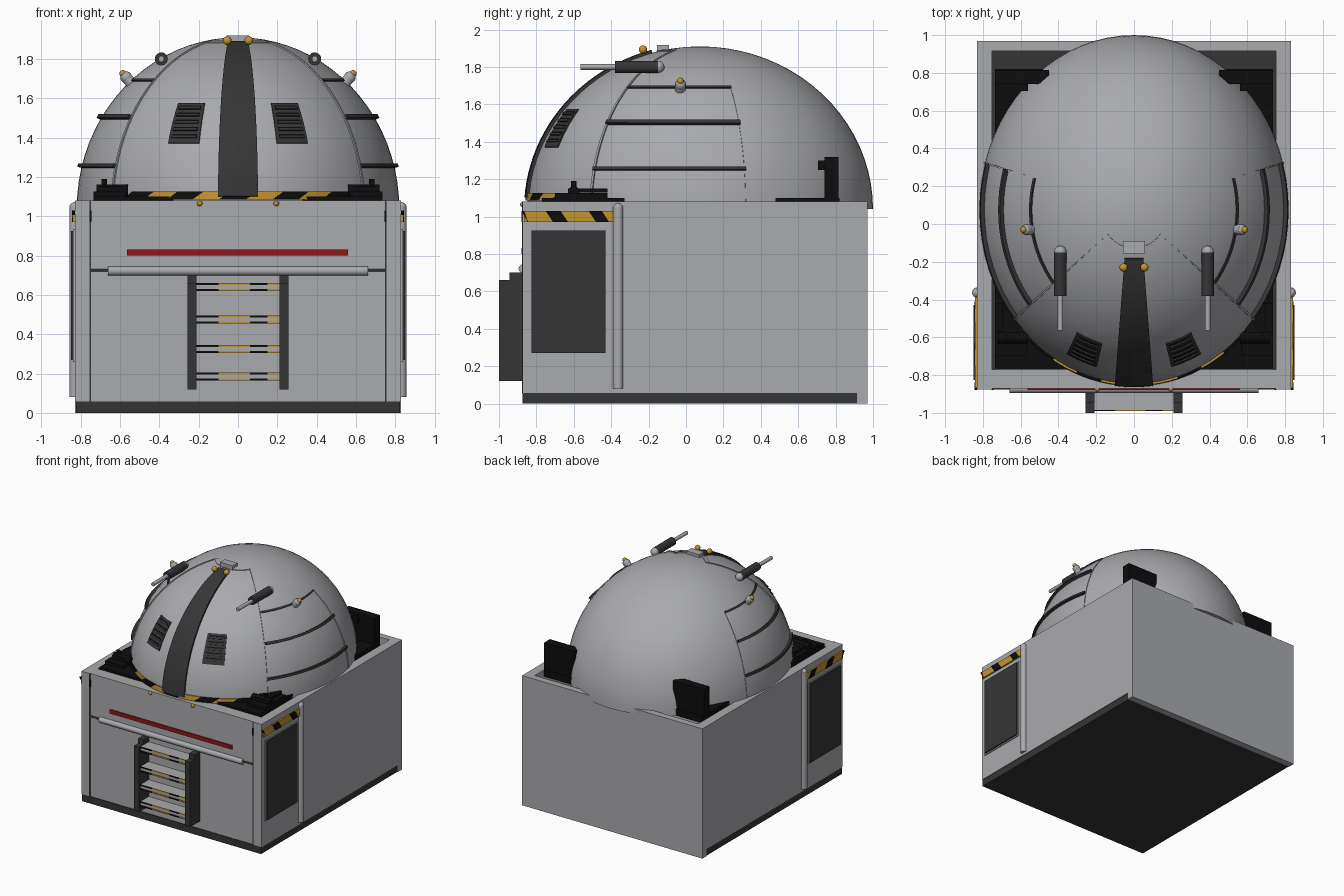
import bpy, bmesh, math
from mathutils import Vector

if "Cube" in bpy.data.objects:
    bpy.data.objects.remove(bpy.data.objects["Cube"])

def mat(name, r, g, b):
    m = bpy.data.materials.new(name)
    m.diffuse_color = (r, g, b, 1)
    m.use_nodes = True
    m.node_tree.nodes["Principled BSDF"].inputs["Base Color"].default_value = m.diffuse_color
    return m

GREY = mat("light grey", 0.40, 0.405, 0.425)
DARK = mat("dark grey", 0.036, 0.036, 0.036)
BLACK = mat("black", 0.004, 0.004, 0.004)
YELLOW = mat("hazard yellow", 0.55, 0.30, 0.03)
RED = mat("red", 0.27, 0.010, 0.012)

def finish(name, bm, material, smooth=False):
    me = bpy.data.meshes.new(name)
    bm.to_mesh(me)
    bm.free()
    me.materials.append(material)
    ob = bpy.data.objects.new(name, me)
    bpy.context.collection.objects.link(ob)
    if smooth:
        bpy.ops.object.select_all(action='DESELECT')
        ob.select_set(True)
        bpy.context.view_layer.objects.active = ob
        bpy.ops.object.shade_smooth_by_angle(angle=math.radians(40))
    return ob

def box(name, x, y, z, material):
    bm = bmesh.new()
    bmesh.ops.create_cube(bm, size=1)
    for v in bm.verts:
        v.co = [(a[0] + a[1]) / 2 + c * (a[1] - a[0]) for a, c in zip((x, y, z), v.co)]
    if (x[1] - x[0]) * (y[1] - y[0]) * (z[1] - z[0]) < 0:
        bmesh.ops.reverse_faces(bm, faces=bm.faces)
    return finish(name, bm, material)

def rod(name, a, b, r, material, segs=20):
    a, b = Vector(a), Vector(b)
    bm = bmesh.new()
    bmesh.ops.create_cone(bm, cap_ends=True, segments=segs, radius1=r, radius2=r, depth=(b - a).length)
    bm.transform((b - a).to_track_quat('Z', 'Y').to_matrix().to_4x4())
    bmesh.ops.translate(bm, vec=(a + b) / 2, verts=bm.verts)
    return finish(name, bm, material, True)

def ball(name, c, r, material):
    bm = bmesh.new()
    bmesh.ops.create_uvsphere(bm, u_segments=16, v_segments=10, radius=r)
    bmesh.ops.translate(bm, vec=c, verts=bm.verts)
    return finish(name, bm, material, True)

def prism(name, pts, x0, x1, material):
    """Outline in (y, z) extruded along x."""
    bm = bmesh.new()
    f = bm.faces.new([bm.verts.new((x0, y, z)) for y, z in pts])
    r = bmesh.ops.extrude_face_region(bm, geom=[f])
    bmesh.ops.translate(bm, vec=(x1 - x0, 0, 0), verts=[v for v in r["geom"] if isinstance(v, bmesh.types.BMVert)])
    bmesh.ops.recalc_face_normals(bm, faces=bm.faces)
    return finish(name, bm, material)

# Dome ellipsoid
CY, CZ, RX, RY, RZ = 0.075, 1.04, 0.82, 0.925, 0.87

def sheet(name, fn, nu, nv, t, material):
    """Grid fn(u, v) thickened so that it stands t above the dome."""
    bm = bmesh.new()
    g = [[bm.verts.new(fn(i / nu, j / nv)) for j in range(nv + 1)] for i in range(nu + 1)]
    for i in range(nu):
        for j in range(nv):
            bm.faces.new((g[i][j], g[i + 1][j], g[i + 1][j + 1], g[i][j + 1]))
    ob = finish(name, bm, material)
    m = ob.modifiers.new("thickness", 'SOLIDIFY')
    m.thickness, m.offset = 2 * t, 0
    return ob

def patch(name, az0, az1, z0, z1, t, material, shear=0):
    az0, az1 = sorted((az0, az1))
    e0, e1 = (math.asin((z - CZ) / RZ) for z in (z0, z1))
    def fn(u, v):
        a = math.radians(az0 + (az1 - az0) * u + shear * v)
        e = e0 + (e1 - e0) * v
        return (RX * math.cos(e) * math.sin(a), CY - RY * math.cos(e) * math.cos(a), CZ + RZ * math.sin(e))
    nu = max(1, math.ceil((az1 - az0) / 4))
    nv = max(1, math.ceil(math.degrees(e1 - e0) / 4))
    return sheet(name, fn, nu, nv, t, material)

bm = bmesh.new()
bmesh.ops.create_uvsphere(bm, u_segments=72, v_segments=40, radius=1)
bmesh.ops.delete(bm, geom=[v for v in bm.verts if v.co.z < -0.01], context='VERTS')
bmesh.ops.holes_fill(bm, edges=bm.edges, sides=0)
for v in bm.verts:
    v.co = (v.co.x * RX, CY + v.co.y * RY, CZ + v.co.z * RZ)
finish("dome", bm, GREY, True)

# Hollow base box
box("floor_plinth", (-.825, .825), (-.875, .915), (0, .058), DARK)
box("front_wall", (-.752, .752), (-.87, -.77), (.058, 1.08), GREY)
box("back_wall", (-.83, .83), (.915, .97), (0, 1.08), GREY)
box("upper_deck", (-.735, .735), (-.77, .82), (1.04, 1.10), BLACK)
box("red_strip", (-.565, .56), (-.88, -.868), (.80, .832), RED)
rod("front_rail", (-.66, -.872, .722), (.66, -.872, .722), .023, GREY)
rod("front_rail_core", (-.75, -.87, .725), (.75, -.87, .725), .007, DARK)

# Dome front: tapered centre strip, hazard ring, cap block
def strip(u, v):
    p = math.radians(4 + 70 * v)
    x = (2 * u - 1) * (0.03 + 0.07 * math.cos(p))
    k = math.sqrt(1 - (x / RX) ** 2)
    return (x, CY - RY * k * math.cos(p), CZ + RZ * k * math.sin(p))
sheet("centre_strip", strip, 6, 24, .016, DARK)
for i in range(-4, 5):
    patch("hazard_ring", i * 9.5 - 6.7, i * 9.5 + 2.8, 1.085, 1.125, .01, YELLOW if i % 2 else BLACK, 4)
patch("crown_seam", -51, 51, 1.882, 1.889, .005, GREY)
box("crown_block", (-.058, .058), (-.155, -.09), (1.86, 1.918), GREY)

for s in (-1, 1):
    # Side walls with door panel, hazard band and corner pipe
    box("side_wall", (s * .752, s * .83), (-.875, .915), (.058, 1.08), GREY)
    box("front_seam", (s * .748, s * .756), (-.877, -.86), (.058, 1.08), DARK)
    box("door_panel", (s * .82, s * .85), (-.825, -.43), (.27, .925), DARK)
    box("door_panel_rim", (s * .82, s * .838), (-.835, -.42), (.26, .935), GREY)
    rod("side_pipe", (s * .83, -.363, .08), (s * .83, -.363, 1.05), .027, GREY)
    ball("side_pipe_cap", (s * .83, -.363, 1.045), .027, GREY)
    box("hazard_band", (s * .82, s * .842), (-.865, -.39), (.97, 1.03), YELLOW)
    for y0, y1 in ((-.865, -.84), (-.75, -.63), (-.52, -.41)):
        prism("hazard_band_mark", ((y0, 1.03), (y1 - .04, 1.03), (y1, .97), (min(y0 + .04, y1 - .005), .97)),
              s * .83, s * .845, BLACK)
    box("hazard_band_front", (s * .745, s * .755), (-.88, -.86), (.97, 1.03), BLACK)

    # Dome seams and side bars
    patch("front_dome_seam", s * 50.6, s * 51.5, 1.08, 1.885, .007, GREY)
    patch("rear_dome_seam", s * 105.3, s * 105.9, 1.08, 1.69, .004, GREY)
    patch("upper_side_bar", s * 51, s * 105.7, 1.685, 1.695, .008, DARK)
    for z in (1.255, 1.5):
        patch("side_bar", s * 51, s * 105.7, z - .009, z + .009, .021, DARK)

    # Slatted vents
    patch("vent", s * 15, s * 27.7, 1.37, 1.572, .007, DARK)
    for i in range(5):
        z = 1.395 + i * .036
        patch("vent_slat", s * 16.2, s * 26.5, z, z + .012, .015, DARK)
        patch("vent_gap", s * 16.2, s * 26.5, z + .014, z + .02, .008, BLACK)

    # Guns
    rod("gun_body", (s * .39, -.38, 1.80), (s * .39, -.15, 1.80), .033, DARK)
    rod("gun_barrel", (s * .39, -.565, 1.80), (s * .39, -.37, 1.80), .015, GREY)
    ball("gun_pivot", (s * .39, -.148, 1.80), .033, GREY)

    # Lamps
    rod("lamp_stem", (s * .53, -.03, 1.66), (s * .575, -.03, 1.715), .028, GREY)
    ball("lamp_head", (s * .568, -.03, 1.706), .03, GREY)
    ball("side_lamp", (s * .585, -.03, 1.725), .018, YELLOW)
    ball("crown_lamp", (s * .055, -.23, 1.893), .022, YELLOW)
    ball("front_lamp", (s * .195, -.873, 1.065), .014, YELLOW)

    # Black machinery in the deck corners
    box("corner_machine", (s * .57, s * .735), (-.70, -.42), (1.09, 1.125), BLACK)
    rod("machine_drum", (s * .56, -.6, 1.13), (s * .72, -.6, 1.13), .032, BLACK)
    box("machine_arm", (s * .59, s * .70), (-.63, -.42), (1.13, 1.15), BLACK)
    rod("machine_post", (s * .68, -.6, 1.1), (s * .68, -.6, 1.19), .014, BLACK)
    box("rear_plate", (s * .45, s * .735), (.74, .815), (1.09, 1.32), BLACK)
    box("rear_plate_lug", (s * .56, s * .60), (.705, .74), (1.25, 1.30), BLACK)

    # Ladder rails
    box("ladder_rail_back", (s * .21, s * .258), (-.945, -.868), (.12, .70), DARK)
    box("ladder_rail_front", (s * .21, s * .258), (-1.0, -.945), (.12, .66), DARK)

# Ladder steps with striped edges
for z in (.185, .325, .475, .64):
    box("ladder_step", (-.21, .21), (-.985, -.875), (z - .018, z + .018), GREY)
    for dz in (-.016, .016):
        for a, b, m in ((-.21, -.10, BLACK), (-.10, .06, YELLOW), (.06, .15, BLACK), (.15, .21, YELLOW)):
            box("step_stripe", (a, b), (-.99, -.984), (z + dz - .005, z + dz + .005), m)
